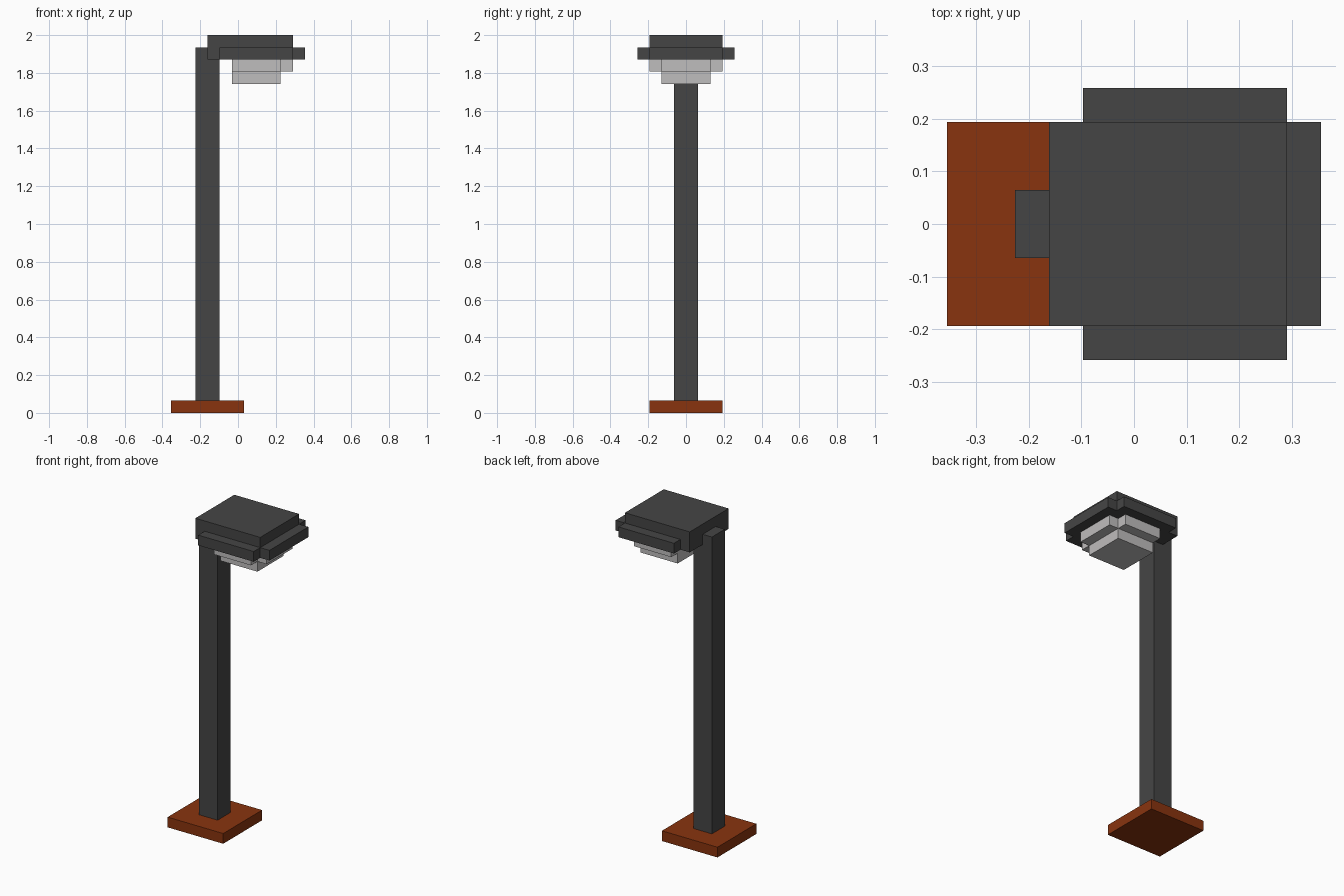
import bpy
import bmesh

cube = bpy.data.objects.get("Cube")
if cube:
    bpy.data.objects.remove(cube, do_unlink=True)

U = 2 / 31  # block unit: the lamp is 31 blocks tall


def material(name, rgb):
    mat = bpy.data.materials.new(name)
    mat.use_nodes = True
    mat.diffuse_color = (*rgb, 1)
    mat.node_tree.nodes["Principled BSDF"].inputs["Base Color"].default_value = (*rgb, 1)
    return mat


def slab(name, half_outline, z0, z1, mat):
    """Extrude an outline, given for +y and mirrored to -y, between two heights (in blocks)."""
    outline = half_outline + [(x, -y) for x, y in reversed(half_outline)]
    bm = bmesh.new()
    base = bm.faces.new([bm.verts.new((x * U, y * U, z0 * U)) for x, y in outline])
    top = bmesh.ops.extrude_face_region(bm, geom=[base])["geom"]
    bmesh.ops.translate(bm, vec=(0, 0, (z1 - z0) * U),
                        verts=[v for v in top if isinstance(v, bmesh.types.BMVert)])
    bmesh.ops.recalc_face_normals(bm, faces=bm.faces)
    mesh = bpy.data.meshes.new(name)
    bm.to_mesh(mesh)
    bm.free()
    mesh.materials.append(mat)
    obj = bpy.data.objects.new(name, mesh)
    bpy.context.collection.objects.link(obj)
    return obj


def box(name, x0, x1, half_y, z0, z1, mat):
    return slab(name, [(x0, half_y), (x1, half_y)], z0, z1, mat)


metal = material("dark grey metal", (0.06, 0.06, 0.06))
rust = material("rust brown", (0.25, 0.034, 0.0045))
glass = material("pale grey glass", (0.52, 0.51, 0.51))

# Foot and post
box("base", -5.5, 0.5, 3, 0, 1, rust)
box("post", -3.5, -1.5, 1, 1, 30, metal)

# Lamp head: flat cap over a wider notched rim
box("head_cap", -2.5, 4.5, 3, 30, 31, metal)
slab("head_rim", [(-2.5, 3), (-1.5, 3), (-1.5, 4), (4.5, 4), (4.5, 3), (5.5, 3)],
     29, 30, metal)

# Stepped diffuser hanging under the head
slab("diffuser_upper", [(-0.5, 3), (3.5, 3), (3.5, 2), (4.5, 2)], 28, 29, glass)
box("diffuser_lower", -0.5, 3.5, 2, 27, 28, glass)
